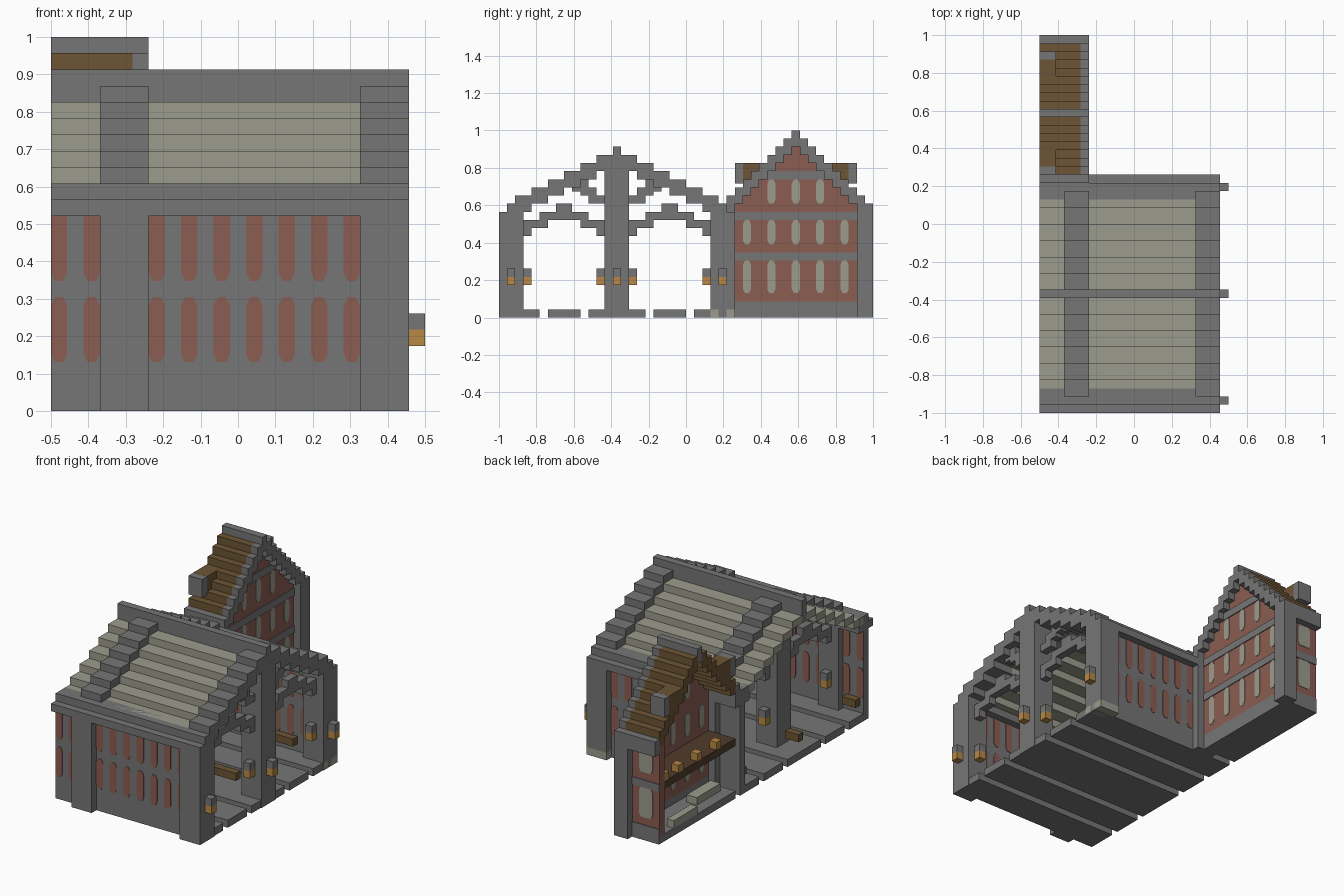
import bpy, bmesh
from mathutils import Vector

old = bpy.data.objects.get("Cube")
if old:
    bpy.data.objects.remove(old)

U = 1 / 23          # one block
THIN = 0.12         # plate thickness in blocks


def material(name, r, g, b):
    m = bpy.data.materials.new(name)
    m.use_nodes = True
    m.diffuse_color = (r, g, b, 1)
    bsdf = m.node_tree.nodes["Principled BSDF"]
    bsdf.inputs["Base Color"].default_value = (r, g, b, 1)
    bsdf.inputs["Roughness"].default_value = 0.9
    return m


GRAY = material("stone gray", 0.18, 0.18, 0.18)
PALE = material("pale stone", 0.33, 0.33, 0.27)
RED = material("brick red", 0.26, 0.11, 0.085)
BROWN = material("roof brown", 0.15, 0.09, 0.035)
DARK = material("dark wood", 0.08, 0.045, 0.025)
GOLD = material("lamp gold", 0.48, 0.25, 0.06)

parts = {}


def part(name, mat):
    if name not in parts:
        parts[name] = (bmesh.new(), mat)
    return parts[name][0]


def box(name, mat, i0, i1, j0, j1, k0, k1):
    """Axis-aligned block, in block units from the lower front corner."""
    bm = part(name, mat)
    verts = bmesh.ops.create_cube(bm, size=1)["verts"]
    for v in verts:
        v.co = Vector(((i0 + i1) / 2 + v.co.x * (i1 - i0),
                       (j0 + j1) / 2 + v.co.y * (j1 - j0),
                       (k0 + k1) / 2 + v.co.z * (k1 - k0)))


def both(name, mat, i0, i1, j0, j1, k0, k1):
    """Block plus its mirror across the hall ridge."""
    box(name, mat, i0, i1, j0, j1, k0, k1)
    box(name, mat, i0, i1, 29 - j1, 29 - j0, k0, k1)


def window(name, mat, axis, plane, a0, a1, k0, k1, top=True):
    """Thin upright plate with clipped corners, centred on a wall plane."""
    c = 0.25
    outline = [(a0 + c, k0), (a1 - c, k0), (a1, k0 + 2 * c)]
    outline += [(a1, k1 - 2 * c), (a1 - c, k1), (a0 + c, k1), (a0, k1 - 2 * c)] if top else [(a1, k1), (a0, k1)]
    outline.append((a0, k0 + 2 * c))
    bm = part(name, mat)
    rings = []
    for d in (-THIN / 2, THIN / 2):
        rings.append([bm.verts.new((plane + d, a, k) if axis == "x" else (a, plane + d, k))
                      for a, k in outline])
    bm.faces.new(rings[0])
    bm.faces.new(rings[1][::-1])
    n = len(outline)
    for s in range(n):
        t = (s + 1) % n
        bm.faces.new((rings[0][s], rings[1][s], rings[1][t], rings[0][t]))


# ---- Hall: walls, cornices, floor strips
both("hall_wall", GRAY, 0, 22, 1, 2, 0, 12)
both("hall_cornice", GRAY, 0, 22, 0, 3, 12, 13)
both("hall_cornice", GRAY, 0, 22, 1, 3, 13, 14)
for j0, j1 in ((2, 5), (6, 10), (11, 18), (19, 23), (24, 27)):
    box("hall_floor", GRAY, 0, 21.9, j0, j1, 0, 1)

# Arched brick panels on both faces of both walls
for i in [0, 2] + list(range(6, 19, 2)):
    for plane in (1, 2, 27, 28):
        if plane == 28 and i < 6:
            continue
        window("hall_windows", RED, "y", plane, i, i + 1, 3, 7)
        window("hall_windows", RED, "y", plane, i, i + 1, 8, 12, top=False)


def hall_top(j):
    return 13 if j == 0 else 14 + (j // 2 if j > 1 else 0)


# ---- Hall: piers, stepped ribs and inner arches
for i0 in (3, 19):
    i1 = i0 + 3
    box("hall_piers", GRAY, i0, i1, 0, 3, 0, 12)
    box("hall_piers", GRAY, i0, i1, 26, 29, 1 if i0 > 6 else 0, 12)
    box("hall_piers", GRAY, i0, i1, 13, 16, 0, 20)
    for j in range(2, 14):
        top = hall_top(j)
        both("hall_ribs", GRAY, i0, i1, j, j + 1, top - 2, top)
    for j, low, high in zip(range(3, 8), (10, 11, 11, 12, 12), (12, 12, 13, 13, 14)):
        for jj in (j, 15 - j):
            both("inner_arches", GRAY, i0 + 1, i0 + 2, jj, jj + 1, low, high)
    both("inner_arches", GRAY, i0 + 1, i0 + 2, 7, 9, 13, 14)
    # Braces from rib to middle pier
    for j, low, high in ((9, 15.5, 17), (10, 15, 17), (11, 14, 16), (12, 14, 15)):
        both("roof_braces", GRAY, i0 + 1, i0 + 2, j, j + 1, low, high)
    # Hanging lamps on the inner sides of the piers
    for j in (3, 12):
        both("lamps", GOLD, i0 + 1, i0 + 2, j, j + 1, 4, 5)
        both("lamp_caps", GRAY, i0 + 1, i0 + 2, j, j + 1, 5, 6)
box("pier_foot", PALE, 19, 22, 26, 29, 0, 1)

# Lamps on the gable end
for j in (1, 14, 27):
    box("lamps", GOLD, 22, 23, j, j + 1, 4, 5)
    box("lamp_caps", GRAY, 22, 23, j, j + 1, 5, 6)

# ---- Hall: stepped roof panels between ribs, ridge
for i0, i1 in ((0, 3), (6, 19)):
    for j in range(2, 14, 2):
        top = hall_top(j) - 1
        both("hall_roof", PALE, i0, i1, j, j + 2, top - 1, top)
box("hall_ridge", GRAY, 0, 22, 14, 15, 18, 21)

# Benches
for j in (2, 14, 26):
    box("benches", BROWN, 13.5, 17.5, j, j + 1, 2, 3)
    box("benches", BROWN, 0.5, 2.5, j, j + 1, 2, 3)


# ---- Tall house: facade, floors, corner piers
def house_top(j):
    return 23 - abs(j - 36)


box("house_floor", GRAY, 0, 4, 29, 45, 0, 1)
box("house_base", GRAY, 4, 5, 29, 44, 0, 2)
for j in range(29, 44):
    box("house_facade", RED, 4, 5, j, j + 1, 2, house_top(j) - 1.5)
for k in (7, 12):
    box("facade_bands", GRAY, 5, 5 + THIN, 29, 44, k, k + 1)
box("facade_bands", GRAY, 5, 5 + THIN, 32, 41, 17, 18)
for k0, k1, columns in ((3, 7, range(30, 43, 3)), (9, 12, range(30, 43, 3)), (14, 17, (33, 36, 39))):
    for j in columns:
        window("house_windows", PALE, "x", 5, j, j + 1, k0, k1)
        window("house_windows", PALE, "x", 4, j, j + 1, k0, k1)
box("house_piers", GRAY, 4, 6, 44, 45, 0, 13)
box("house_piers", GRAY, 4, 5, 45, 46, 0, 13)
box("house_piers", GRAY, 5, 6, 45, 46, 0, 12)
box("house_piers", GRAY, 5, 6, 28, 29, 0, 14)

# Rear end wall with tall windows and bands
box("house_end_wall", RED, 0, 4, 44, 45, 1, 13)
for k0, k1 in ((0, 2), (7, 8)):
    box("end_bands", GRAY, 0, 4, 45, 45 + THIN, k0, k1)
for k0, k1 in ((3, 7), (9, 12)):
    window("house_windows", PALE, "y", 45, 1, 3, k0, k1)
    window("house_windows", PALE, "y", 44, 1, 3, k0, k1)

# ---- Tall house: stepped roof with stone verge and ridge
for j in range(28, 46):
    top = house_top(j)
    box("house_verge", GRAY, 5, 6, j, j + 1, top - 2, top)
    if j in (28, 36, 45):
        box("house_ridge_and_eaves", GRAY, 0, 5, j, j + 1, top - 2, top)
    else:
        box("house_roof", BROWN, 0, 5, j, j + 1, top - 2, top)

# Dormers on both slopes
for j, s in ((29, 1), (43, -1)):
    box("dormer_fronts", GRAY, 0, 2, j, j + 1, 16.5, 19)
    a, b = sorted((j + s, j + 3 * s))
    box("dormer_roofs", BROWN, 0, 2, a, b + 1, 17, 19.01)

# Interior: gallery, gallery lamps, counters
box("gallery", DARK, 0, 4, 29, 44, 7, 8)
for j in (32, 36, 40, 43):
    box("gallery_lamps", GOLD, 0, 1, j, j + 1, 8, 9)
box("counters", PALE, 1.5, 3, 30, 35, 1, 2)
box("counters", PALE, 0, 1, 37, 42, 1, 2)

# ---- Turn the collected blocks into objects
for name, (bm, mat) in parts.items():
    for v in bm.verts:
        v.co = Vector((v.co.x * U - 0.5, v.co.y * U - 1, v.co.z * U))
    bmesh.ops.recalc_face_normals(bm, faces=bm.faces)
    mesh = bpy.data.meshes.new(name)
    bm.to_mesh(mesh)
    bm.free()
    mesh.materials.append(mat)
    obj = bpy.data.objects.new(name, mesh)
    bpy.context.scene.collection.objects.link(obj)
